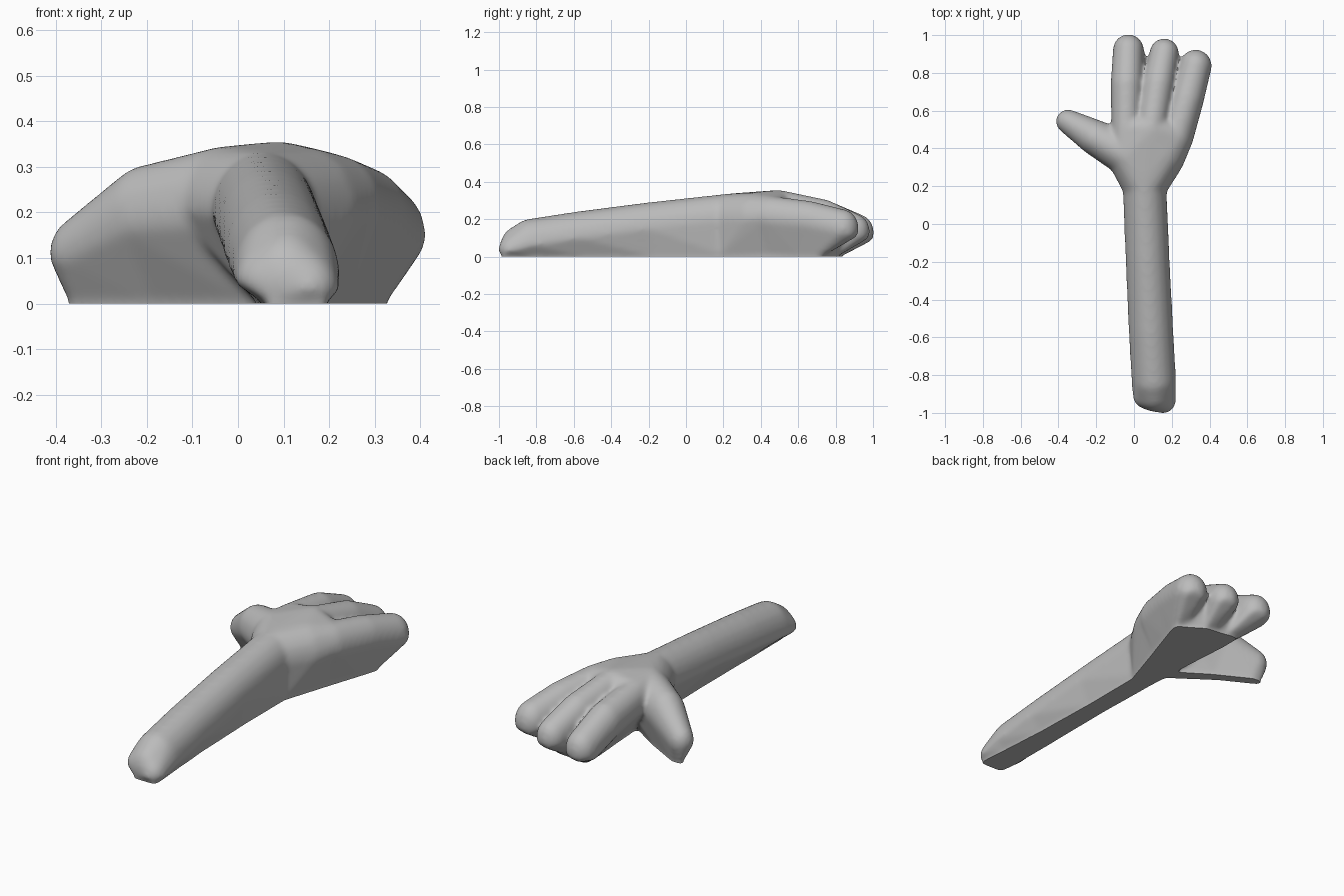
import bpy
import bmesh
from mathutils import Vector

cube = bpy.data.objects.get("Cube")
if cube:
    bpy.data.objects.remove(cube, do_unlink=True)

STRETCH = 1.2      # domes are a little taller than wide
DEPTH = -0.08      # feet run below the floor, then get trimmed flat


def dome_points(x, y, z, r, under):
    """Rounded upper body at one station; under is how far it curls below."""
    bm = bmesh.new()
    bmesh.ops.create_icosphere(bm, subdivisions=3, radius=r)
    pts = [Vector((x + v.co.x, y + v.co.y, z + v.co.z * STRETCH))
           for v in bm.verts if v.co.z >= -under * r]
    bm.free()
    return pts


def foot_points(x, y, b, z):
    """Narrow footprint that the body tapers down to."""
    return [Vector((x + sx * b, y + sy * b * 0.5, z))
            for sx in (-1, 1) for sy in (-1, 1)]


def convex(target, points):
    """Add the convex body around some points to the target."""
    bm = bmesh.new()
    for p in points:
        bm.verts.new(p)
    bmesh.ops.convex_hull(bm, input=bm.verts[:])
    loose = [v for v in bm.verts if not v.link_faces]
    bmesh.ops.delete(bm, geom=loose, context='VERTS')
    bmesh.ops.recalc_face_normals(bm, faces=bm.faces[:])
    part = bpy.data.meshes.new("part")
    bm.to_mesh(part)
    bm.free()
    target.from_mesh(part)
    bpy.data.meshes.remove(part)


def hull(target, domes, feet, under=0.1):
    """Body tapering from domes to feet, with a straight plinth below."""
    top = [p for d in domes for p in dome_points(*d, under)]
    floor = [p for f in feet for p in foot_points(*f, 0)]
    convex(target, top + floor)
    convex(target, floor + [p for f in feet for p in foot_points(*f, DEPTH)])


def limb(target, stations, under=0.1):
    """Chain of hulls; each station is a dome followed by its foot."""
    for a, b in zip(stations, stations[1:]):
        hull(target, [a[0], b[0]], [a[1], b[1]], under)


body = bmesh.new()

# forearm
wrist = ((0.055, 0.2, 0.195, 0.116), (0.1, 0.2, 0.055))
elbow = ((0.105, -0.83, 0.06, 0.119), (0.12, -0.84, 0.062))
limb(body, [elbow,
            ((0.09, -0.57, 0.1, 0.119), (0.11, -0.57, 0.055)),
            ((0.072, -0.2, 0.15, 0.117), (0.105, -0.2, 0.05)),
            wrist])

# rounded, slightly squared forearm end
hull(body, [elbow[0], (0.108, -0.9, 0.05, 0.094),
            (0.06, -0.91, 0.045, 0.068), (0.155, -0.935, 0.03, 0.068)],
     [elbow[1], (0.13, -0.95, 0.06)])

# fingers
inner = [((-0.04, 0.5, 0.24, 0.08), (0.07, 0.45, 0.03)),
         ((-0.037, 0.74, 0.2, 0.087), (0.045, 0.7, 0.03)),
         ((-0.03, 0.923, 0.128, 0.082), (0.045, 0.81, 0.03))]
middle = [((0.09, 0.5, 0.258, 0.082), (0.14, 0.5, 0.03)),
          ((0.128, 0.74, 0.205, 0.084), (0.16, 0.7, 0.03)),
          ((0.16, 0.905, 0.135, 0.078), (0.17, 0.79, 0.03))]
outer = [((0.22, 0.46, 0.21, 0.095), (0.21, 0.46, 0.03)),
         ((0.28, 0.66, 0.19, 0.09), (0.265, 0.62, 0.03)),
         ((0.326, 0.838, 0.15, 0.086), (0.295, 0.71, 0.03))]
for finger in (inner, middle, outer):
    limb(body, finger, 0.5)

# thumb
thumb = [((-0.03, 0.365, 0.205, 0.117), (0.06, 0.31, 0.03)),
         ((-0.2, 0.455, 0.19, 0.095), (-0.16, 0.46, 0.025)),
         ((-0.35, 0.543, 0.112, 0.064), (-0.345, 0.56, 0.025))]
limb(body, thumb, 0.3)

# palm with a rounded outer heel
heel = (0.15, 0.36, 0.195, 0.122)
hull(body, [wrist[0], heel, thumb[0][0], inner[0][0], middle[0][0], outer[0][0]],
     [wrist[1], inner[0][1], outer[0][1]])

# web that joins the fingers underneath
hull(body, [(0.06, 0.85, 0.11, 0.035), (0.245, 0.81, 0.12, 0.035)],
     [wrist[1]] + [s[1] for f in (inner, middle, outer) for s in f])

mesh = bpy.data.meshes.new("bodies")
body.to_mesh(mesh)
body.free()
hand = bpy.data.objects.new("hand_and_forearm", mesh)
bpy.context.scene.collection.objects.link(hand)

# fuse all bodies into one soft skin
remesh = hand.modifiers.new("fuse", 'REMESH')
remesh.mode = 'VOXEL'
remesh.voxel_size = 0.01
soft = hand.modifiers.new("soften", 'SMOOTH')
soft.factor = 0.5
soft.iterations = 18
graph = bpy.context.evaluated_depsgraph_get()
skin = bpy.data.meshes.new_from_object(hand.evaluated_get(graph))
hand.modifiers.clear()
hand.data = skin
bpy.data.meshes.remove(mesh)
skin.name = "hand_and_forearm"

# trim flat at the floor and close the underside
bm = bmesh.new()
bm.from_mesh(skin)
cut = bmesh.ops.bisect_plane(bm, geom=bm.verts[:] + bm.edges[:] + bm.faces[:],
                             plane_co=(0, 0, 0), plane_no=(0, 0, 1),
                             clear_inner=True)
rim = [e for e in cut["geom_cut"] if isinstance(e, bmesh.types.BMEdge)]
bmesh.ops.triangle_fill(bm, edges=rim, use_beauty=True, normal=(0, 0, -1))
bmesh.ops.recalc_face_normals(bm, faces=bm.faces[:])
bm.to_mesh(skin)
bm.free()

# plain grey
grey = bpy.data.materials.new("plain_grey")
grey.use_nodes = True
colour = (0.5, 0.5, 0.5, 1)
grey.diffuse_color = colour
grey.node_tree.nodes["Principled BSDF"].inputs["Base Color"].default_value = colour
skin.materials.clear()
skin.materials.append(grey)

bpy.ops.object.select_all(action='DESELECT')
hand.select_set(True)
bpy.context.view_layer.objects.active = hand
bpy.ops.object.shade_smooth_by_angle(angle=0.6)
